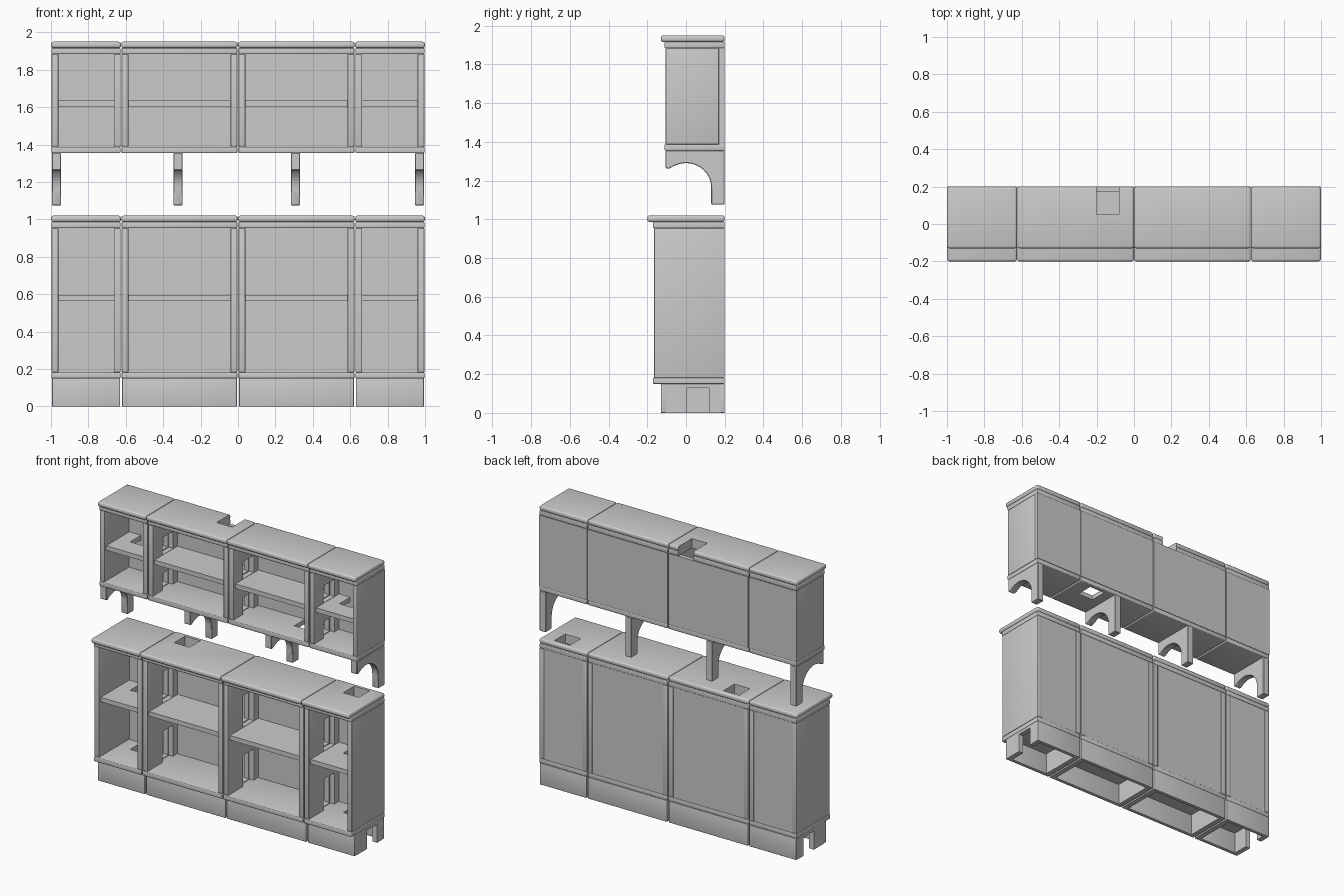
import bpy
import math

if "Cube" in bpy.data.objects:
    bpy.data.objects.remove(bpy.data.objects["Cube"])

paint = bpy.data.materials.new("light_grey")
paint.use_nodes = True
grey = (0.6, 0.6, 0.6, 1)
paint.diffuse_color = grey
paint.node_tree.nodes["Principled BSDF"].inputs["Base Color"].default_value = grey


def mesh_object(name, verts, faces):
    mesh = bpy.data.meshes.new(name)
    mesh.from_pydata(verts, [], faces)
    mesh.materials.append(paint)
    obj = bpy.data.objects.new(name, mesh)
    bpy.context.collection.objects.link(obj)
    return obj


def prism(name, profile, x0, x1):
    """Extrude a (y, z) outline along x."""
    n = len(profile)
    verts = [(x, y, z) for x in (x0, x1) for y, z in profile]
    faces = [tuple(reversed(range(n))), tuple(range(n, 2 * n))]
    faces += [(i, (i + 1) % n, n + (i + 1) % n, n + i) for i in range(n)]
    return mesh_object(name, verts, faces)


def apply(obj, kind, **settings):
    mod = obj.modifiers.new(kind, kind)
    for key, value in settings.items():
        setattr(mod, key, value)
    bpy.context.view_layer.objects.active = obj
    bpy.ops.object.modifier_apply(modifier=mod.name)


def smooth(obj):
    bpy.ops.object.select_all(action='DESELECT')
    obj.select_set(True)
    bpy.context.view_layer.objects.active = obj
    bpy.ops.object.shade_smooth_by_angle(angle=math.radians(35))


def box(name, xs, ys, zs, bevel=0, cuts=()):
    profile = [(ys[0], zs[0]), (ys[1], zs[0]), (ys[1], zs[1]), (ys[0], zs[1])]
    obj = prism(name, profile, *xs)
    if bevel:
        apply(obj, 'BEVEL', width=bevel, segments=3)
    for cut in cuts:
        cutter = box("cutter", *cut)
        cutter.hide_render = True
        apply(obj, 'BOOLEAN', object=cutter, operation='DIFFERENCE', solver='EXACT')
        bpy.data.objects.remove(cutter)
    if bevel:
        smooth(obj)
    return obj


# Shared sizes
BAYS = [(-1, -0.625), (-0.625, 0), (0, 0.625), (0.625, 1)]
GAP, WALL, BACK = 0.003, 0.036, 0.2
ANY = (-3, 3)
DUCT_Y = (0.05, 0.17)
OPEN_Y = (0.05, 0.3)


def duct(x, ys=DUCT_Y):
    """Square cable opening cut straight down."""
    return ((x - 0.06, x + 0.06), ys, ANY)


def cabinet(label, bay, base, top, front, slab_front, shelf_z, holes, port_height, back):
    """One open cupboard with floor, sides, shelf, back, top and slab."""
    x0, x1 = BAYS[bay]
    x0, x1 = x0 + GAP, x1 - GAP
    name = f"{label}_{bay + 1}_"
    inner = (x0 + WALL, x1 - WALL)
    floor_top, rail, slab = base + 0.032, top - 0.066, top - 0.034
    box(name + "floor", (x0, x1), (front - 0.006, BACK), (base, floor_top), 0.005,
        holes.get("floor", ()))
    box(name + "top_rail", (x0, x1), (front - 0.006, BACK), (rail, slab), 0.005,
        holes.get("top", ()))
    box(name + "top_slab", (x0 - 0.002, x1 + 0.002), (slab_front, BACK), (slab, top), 0.012,
        holes.get("top", ()))
    box(name + "shelf", inner, (front + 0.02, 0.172), (shelf_z, shelf_z + 0.032), 0,
        holes.get("shelf", ()))
    box(name + "back_panel", inner if back < BACK else (x0, x1),
        (0.17, back), (floor_top, rail))
    # Side panels, with ports between neighbouring bays
    ports = [(ANY, (0.0, 0.12), (z, z + port_height)) for z in (floor_top, shelf_z + 0.034)]
    side_back = BACK if back < BACK else 0.17
    for side, xa in (("right", x0), ("left", x1 - WALL)):
        outer = (bay == 0 and side == "right") or (bay == 3 and side == "left")
        box(name + side + "_side", (xa, xa + WALL), (front, side_back), (floor_top, rail), 0.004,
            () if outer else ports)


# Lower cabinets
lower_holes = [
    {"floor": [duct(-0.81)], "shelf": [duct(-0.81, OPEN_Y)]},
    {"top": [duct(-0.47)]},
    {"shelf": [duct(0.5)]},
    {"top": [duct(0.84)], "shelf": [duct(0.84, OPEN_Y)], "floor": [duct(0.84)]},
]
for i, holes in enumerate(lower_holes):
    cabinet("lower", i, 0.15, 1.02, -0.165, -0.2, 0.565, holes, 0.22, 0.196)

# Upper cabinets
upper_holes = [
    {"shelf": [duct(-0.81, OPEN_Y)]},
    {"top": [duct(-0.14, OPEN_Y)]},
    {"floor": [duct(0.46)]},
    {"shelf": [duct(0.81, OPEN_Y)]},
]
for i, holes in enumerate(upper_holes):
    cabinet("upper", i, 1.355, 1.95, -0.105, -0.13, 1.603, holes, 0.12, BACK)

# Hollow plinths under the lower cabinets
for i, (x0, x1) in enumerate(BAYS):
    x0, x1 = x0 + 0.006, x1 - 0.006
    name = f"plinth_{i + 1}_"
    box(name + "front", (x0, x1), (-0.13, -0.105), (0, 0.15), 0.003)
    box(name + "back", (x0, x1), (0.175, BACK), (0, 0.15), 0.003)
    mouse_hole = [(ANY, (0.005, 0.12), (-1, 0.13))]
    for side, xa in (("right", x0), ("left", x1 - WALL)):
        outer = (i == 0 and side == "right") or (i == 3 and side == "left")
        box(name + side, (xa, xa + WALL), (-0.107, 0.177), (0, 0.15), 0,
            mouse_hole if outer else ())

# Arched brackets carrying the upper cabinets
arch = [(0.13 - 0.13 * (1 - math.cos(a)), 1.165 + 0.125 * math.sin(a))
        for a in [math.radians(9 * k) for k in range(14)]]
outline = [(BACK, 1.356), (-0.105, 1.356), (-0.105, 1.265), (-0.09, 1.26)]
outline += arch[::-1] + [(0.13, 1.08), (0.135, 1.075), (BACK, 1.075)]
for i, x in enumerate((-0.971, -0.32, 0.307, 0.971)):
    bracket = prism(f"bracket_{i + 1}", outline, x - 0.024, x + 0.024)
    apply(bracket, 'BEVEL', width=0.003, segments=1)
    smooth(bracket)
